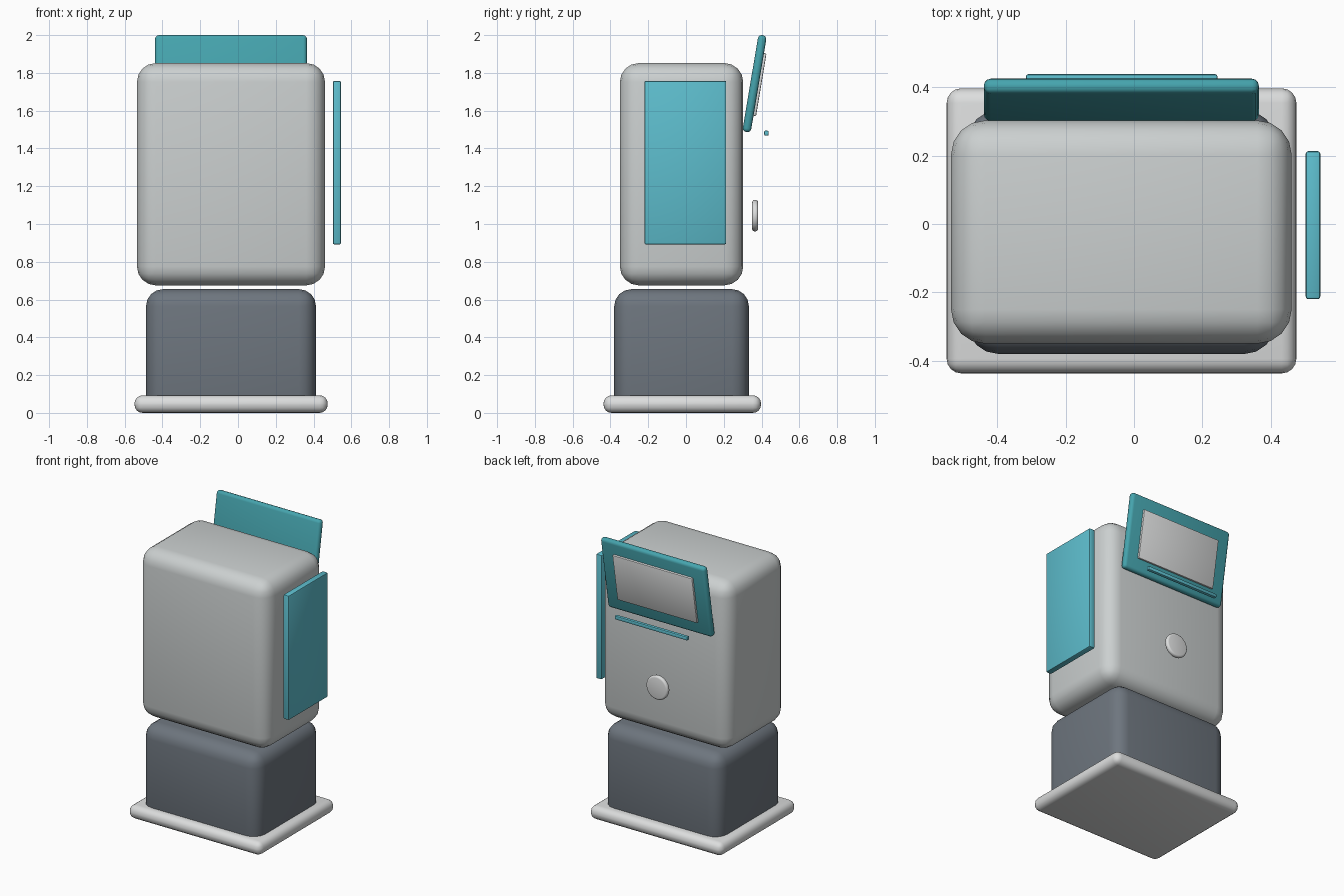
import bpy, math
from mathutils import Matrix, Vector

if "Cube" in bpy.data.objects:
    bpy.data.objects.remove(bpy.data.objects["Cube"])


def material(name, rgb):
    m = bpy.data.materials.new(name)
    m.diffuse_color = (*rgb, 1)
    m.use_nodes = True
    m.node_tree.nodes["Principled BSDF"].inputs["Base Color"].default_value = m.diffuse_color
    return m


SHELL = material("light grey", (0.60, 0.63, 0.63))
WHITE = material("off white", (0.72, 0.73, 0.73))
DARK = material("slate grey", (0.155, 0.18, 0.21))
TEAL = material("teal", (0.06, 0.37, 0.42))
CYAN = material("light cyan", (0.11, 0.51, 0.61))


def finish(obj, name, mat, bevel, segments):
    """Name, colour, round the edges and smooth a part."""
    obj.name = name
    obj.data.materials.append(mat)
    mod = obj.modifiers.new("rounding", "BEVEL")
    mod.width, mod.segments = bevel, segments
    mod.limit_method = "ANGLE"
    mod.angle_limit = math.radians(40)
    bpy.ops.object.modifier_apply(modifier=mod.name)
    bpy.ops.object.shade_smooth_by_angle(angle=math.radians(35))
    return obj


def box(name, lo, hi, mat, bevel, segments=4):
    """Rounded box between two corners."""
    lo, hi = Vector(lo), Vector(hi)
    bpy.ops.mesh.primitive_cube_add(size=1)
    obj = bpy.context.object
    obj.data.transform(Matrix.Translation((lo + hi) / 2) @ Matrix.Diagonal((*(hi - lo), 1)))
    return finish(obj, name, mat, bevel, segments)


# Foot plate, pedestal and main housing
box("base_plate", (-0.548, -0.437, 0.0), (0.475, 0.397, 0.093), WHITE, 0.043)
box("pedestal", (-0.487, -0.38, 0.004), (0.413, 0.333, 0.655), DARK, 0.09)
box("housing", (-0.535, -0.35, 0.675), (0.461, 0.303, 1.852), SHELL, 0.1)

# Side panel standing off the right of the housing
box("side_panel", (0.502, -0.22, 0.892), (0.545, 0.213, 1.758), CYAN, 0.008, 2)

# Tilted display on the back: frame and screen share one tilt
tilt = Matrix.Translation((-0.037, 0.363, 1.743)) @ Matrix.Rotation(math.radians(-9.5), 4, "X")
frame = box("display_frame", (-0.402, -0.0225, -0.26), (0.402, 0.0225, 0.26), TEAL, 0.02, 3)
screen = box("display_screen", (-0.307, 0.012, -0.168), (0.307, 0.036, 0.168), WHITE, 0.006, 2)
for part in (frame, screen):
    part.matrix_world = tilt

# Slot bar under the display
box("slot_bar", (-0.316, 0.414, 1.468), (0.244, 0.438, 1.494), CYAN, 0.006, 2)

# Round button on the back
bpy.ops.mesh.primitive_cylinder_add(vertices=32, radius=0.083, depth=0.032)
button = bpy.context.object
button.data.transform(Matrix.Translation((-0.04, 0.366, 1.044)) @ Matrix.Rotation(math.pi / 2, 4, "X"))
finish(button, "round_button", WHITE, 0.013, 3)
